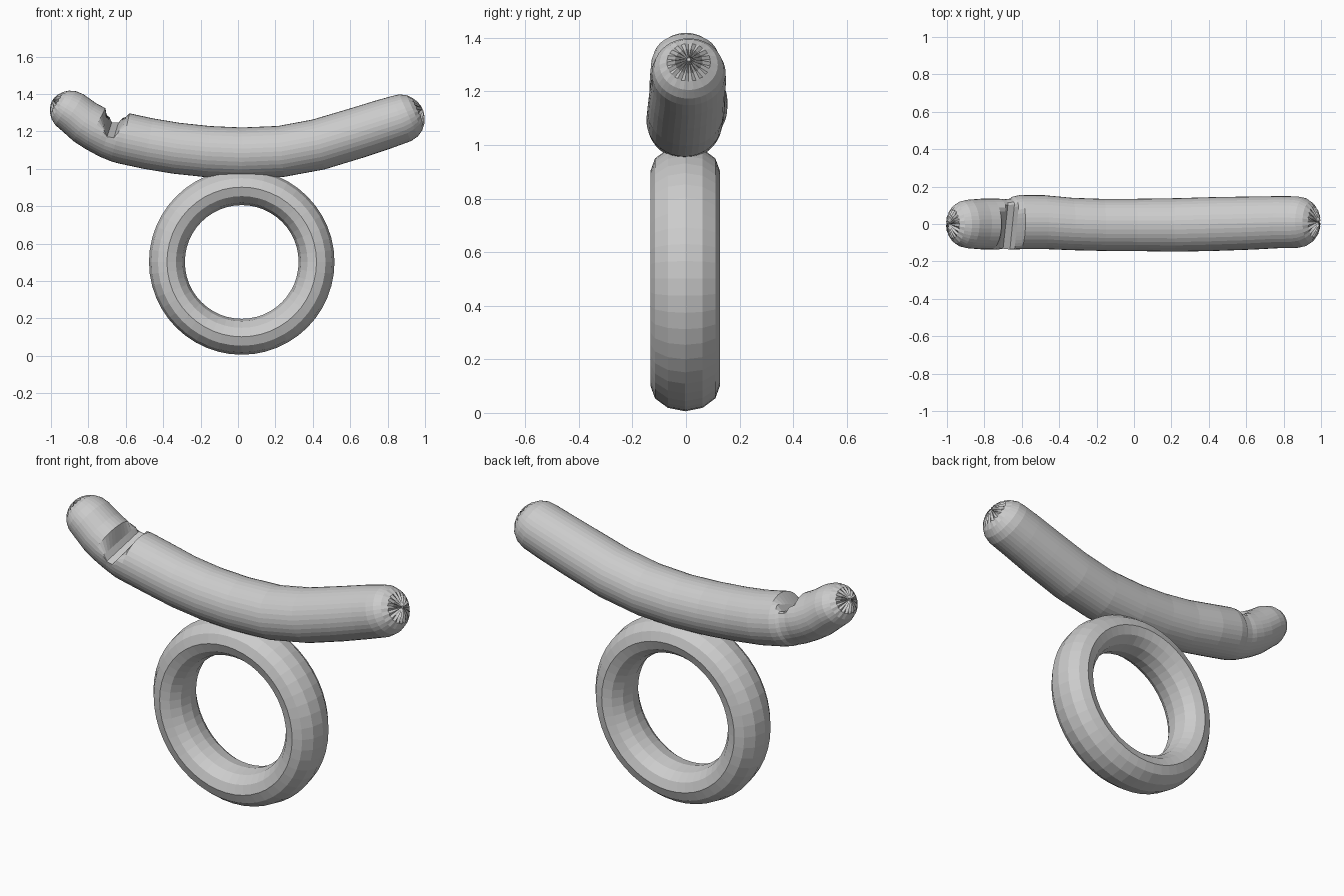
import bpy, bmesh
from math import sin, cos, pi, radians
from mathutils import Vector

if "Cube" in bpy.data.objects:
    bpy.data.objects.remove(bpy.data.objects["Cube"])


def make_object(name, rings, closed):
    """Skin a list of equal-sized vertex loops with quads."""
    bm = bmesh.new()
    loops = [[bm.verts.new(p) for p in ring] for ring in rings]
    n = len(loops[0])
    pairs = list(zip(loops, loops[1:]))
    if closed:
        pairs.append((loops[-1], loops[0]))
    for a, b in pairs:
        for j in range(n):
            k = (j + 1) % n
            bm.faces.new((a[j], a[k], b[k], b[j]))
    if not closed:
        bm.faces.new(loops[0])
        bm.faces.new(loops[-1])
    bmesh.ops.recalc_face_normals(bm, faces=bm.faces)
    mesh = bpy.data.meshes.new(name)
    bm.to_mesh(mesh)
    bm.free()
    obj = bpy.data.objects.new(name, mesh)
    bpy.context.collection.objects.link(obj)
    return obj


# Standing ring: twelve-sided oval section turned about the y axis
SEG = 48
rings = []
for i in range(SEG):
    a = 2 * pi * i / SEG
    ring = []
    for j in range(12):
        t = 2 * pi * j / 12
        r = 0.40 + 0.096 * cos(t)
        ring.append((0.02 + r * cos(a), -0.003 + 0.13 * sin(t), 0.502 + r * sin(a)))
    rings.append(ring)
make_object("ring", rings, True)

# Curved body: stations of x, y, z, height radius, width radius, notch depth
SIDES = 36
NONE = 1.0
stations = [
    (-0.82, 0.00, 1.250, 0.118, 0.135, NONE),
    (-0.765, 0.00, 1.217, 0.121, 0.136, NONE),
    (-0.72, 0.00, 1.197, 0.126, 0.135, 0.055),
    (-0.695, 0.00, 1.187, 0.130, 0.132, 0.030),
    (-0.66, 0.00, 1.177, 0.134, 0.136, 0.036),
    (-0.645, 0.005, 1.172, 0.136, 0.142, 0.075),
    (-0.61, 0.01, 1.163, 0.137, 0.145, NONE),
    (-0.48, 0.01, 1.135, 0.137, 0.144, NONE),
    (-0.33, 0.00, 1.110, 0.137, 0.140, NONE),
    (-0.16, -0.005, 1.092, 0.137, 0.139, NONE),
    (0.02, -0.005, 1.084, 0.137, 0.140, NONE),
    (0.23, -0.005, 1.093, 0.137, 0.143, NONE),
    (0.43, 0.00, 1.130, 0.137, 0.144, NONE),
    (0.63, 0.005, 1.190, 0.136, 0.142, NONE),
    (0.78, 0.01, 1.238, 0.134, 0.139, NONE),
]


def section(centre, tangent, rn, ry, notch=NONE, pleat=0.0):
    t = tangent.normalized()
    up = Vector((-t.z, 0, t.x))
    pts = []
    for j in range(SIDES):
        a = 2 * pi * j / SIDES
        y, h = ry * cos(a), rn * sin(a)
        h = min(h, max(notch + 0.35 * y, -0.05))
        pts.append(centre + up * h + Vector((0, y, 0)) + t * (pleat if j % 2 else 0))
    return pts


def cap(centre, direction, length, rn, ry, sign):
    """Rounded end with radial puckers around its pole."""
    out = []
    for ang, pleat in ((0, 0), (20, 0), (38, 0), (54, 0.006), (68, 0.014), (80, 0.014), (87, 0)):
        a = radians(ang)
        c = centre + direction.normalized() * length * sin(a)
        out.append(section(c, direction * sign, rn * cos(a), ry * cos(a),
                           pleat=-pleat * sign))
    return out


left = cap(Vector((-0.885, 0, 1.302)), Vector((-0.85, 0, 0.52)), 0.125, 0.113, 0.130, -1)
right = cap(Vector((0.872, 0.01, 1.268)), Vector((0.90, 0, 0.40)), 0.126, 0.131, 0.138, 1)

body = []
pts = [Vector(s[:3]) for s in stations]
for i, s in enumerate(stations):
    tan = pts[min(i + 1, len(pts) - 1)] - pts[max(i - 1, 0)]
    tan.y = 0
    body.append(section(pts[i], tan, *s[3:]))

make_object("curved_body", left[::-1] + body + right, False)
